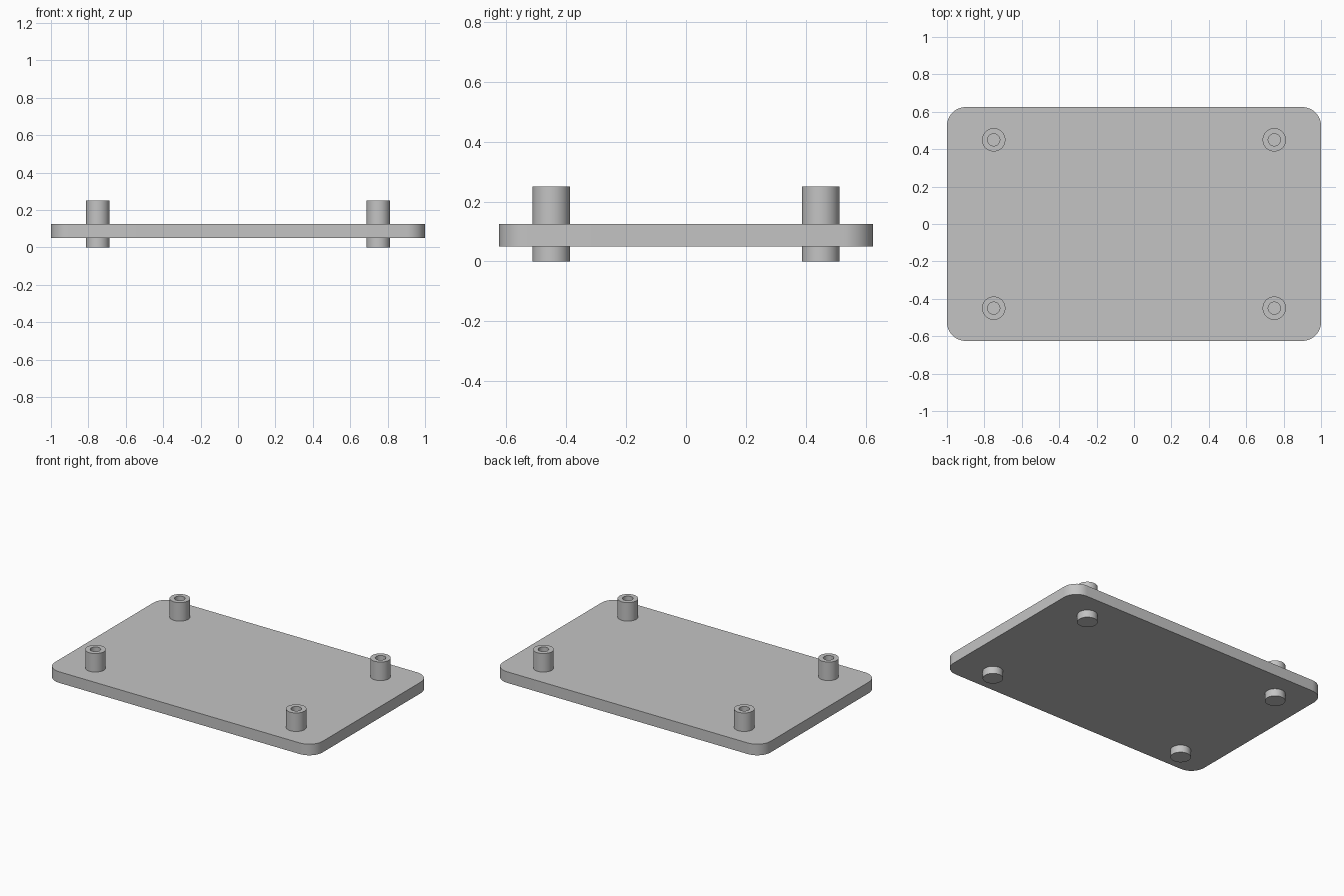
import bpy, bmesh, math

if "Cube" in bpy.data.objects:
    bpy.data.objects.remove(bpy.data.objects["Cube"])

grey = bpy.data.materials.new("light_grey")
grey.diffuse_color = (0.55, 0.55, 0.55, 1)
grey.use_nodes = True
grey.node_tree.nodes["Principled BSDF"].inputs["Base Color"].default_value = grey.diffuse_color


def finish(bm, name):
    """Turn a bmesh into a smooth-shaded object with crisp edges."""
    bmesh.ops.recalc_face_normals(bm, faces=bm.faces)
    mesh = bpy.data.meshes.new(name)
    bm.to_mesh(mesh)
    bm.free()
    mesh.materials.append(grey)
    obj = bpy.data.objects.new(name, mesh)
    bpy.context.collection.objects.link(obj)
    bpy.ops.object.select_all(action='DESELECT')
    obj.select_set(True)
    bpy.context.view_layer.objects.active = obj
    bpy.ops.object.shade_smooth_by_angle(angle=math.radians(30))
    return obj


def make_plate(half_x, half_y, radius, z0, z1, steps=12):
    """Flat slab with rounded corners."""
    bm = bmesh.new()
    outline = []
    for i, (sx, sy) in enumerate([(1, 1), (-1, 1), (-1, -1), (1, -1)]):
        for k in range(steps + 1):
            a = math.pi / 2 * (i + k / steps)
            outline.append(bm.verts.new((sx * (half_x - radius) + radius * math.cos(a),
                                         sy * (half_y - radius) + radius * math.sin(a), z0)))
    base = bm.faces.new(outline)
    top = bmesh.ops.extrude_face_region(bm, geom=[base], use_keep_orig=True)
    verts = [g for g in top["geom"] if isinstance(g, bmesh.types.BMVert)]
    bmesh.ops.translate(bm, verts=verts, vec=(0, 0, z1 - z0))
    return finish(bm, "base_plate")


def make_post(name, x, y, sides=48):
    """Standoff with a blind screw hole, as a revolved profile (radius, height)."""
    profile = [(0.0625, 0), (0.0625, 0.25), (0.0325, 0.25), (0.0325, 0.10)]
    bm = bmesh.new()
    rings = [[bm.verts.new((x + r * math.cos(math.tau * k / sides),
                            y + r * math.sin(math.tau * k / sides), z))
              for k in range(sides)] for r, z in profile]
    for low, high in zip(rings, rings[1:]):
        for k in range(sides):
            n = (k + 1) % sides
            bm.faces.new((low[k], low[n], high[n], high[k]))
    bm.faces.new(rings[0])    # closed underside
    bm.faces.new(rings[-1])   # floor of the hole
    return finish(bm, name)


make_plate(1.0, 0.625, 0.1, 0.05, 0.125)

# Four standoffs, one near each corner
for side, sx in (("left", -1), ("right", 1)):
    for end, sy in (("front", -1), ("back", 1)):
        make_post(f"standoff_{end}_{side}", sx * 0.75, sy * 0.45)
